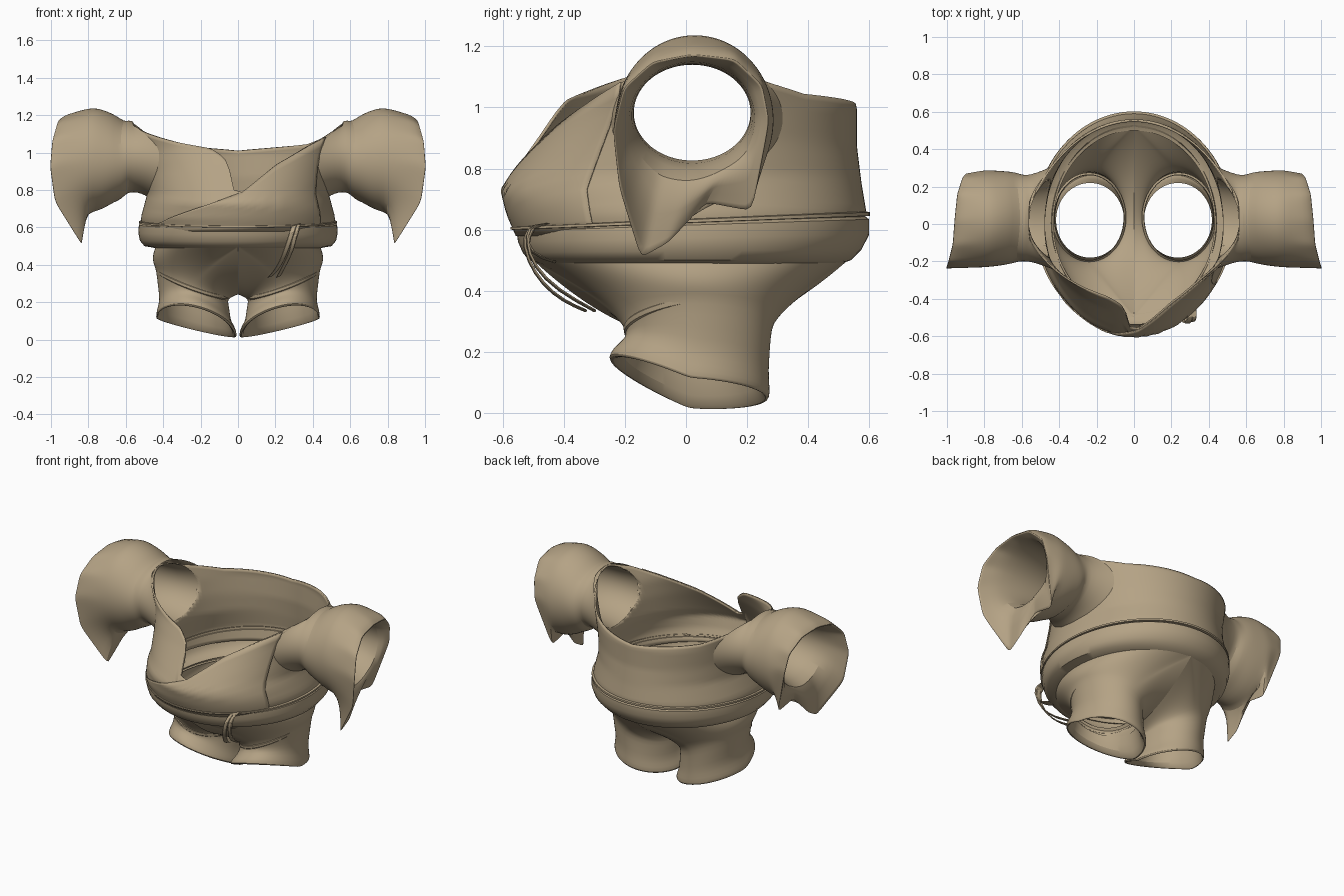
import bpy, bmesh
from math import sin, cos, pi, radians, sqrt

if "Cube" in bpy.data.objects:
    bpy.data.objects.remove(bpy.data.objects["Cube"], do_unlink=True)

cloth = bpy.data.materials.new("tan_cloth")
cloth.use_nodes = True
TAN = (0.46, 0.365, 0.235, 1)
cloth.diffuse_color = TAN
cloth.node_tree.nodes["Principled BSDF"].inputs["Base Color"].default_value = TAN


def lerp_table(table, t):
    """Piecewise linear lookup in (key, value) pairs."""
    if t <= table[0][0]:
        return table[0][1]
    for (a, u), (b, v) in zip(table, table[1:]):
        if t <= b:
            return u + (v - u) * (t - a) / (b - a)
    return table[-1][1]


def mix(p, q, t):
    return tuple(u + (v - u) * t for u, v in zip(p, q))


def finish(obj, angle=40):
    obj.data.materials.append(cloth)
    for o in bpy.context.selected_objects:
        o.select_set(False)
    obj.select_set(True)
    bpy.context.view_layer.objects.active = obj
    bpy.ops.object.shade_smooth_by_angle(angle=radians(angle))


def loft(name, rings, closed=True, mirror=False, subsurf=0, solid=0, edit=None):
    """Skin a list of equal-length point rings."""
    bm = bmesh.new()
    rows = [[bm.verts.new(p) for p in ring] for ring in rings]
    n = len(rings[0])
    for r, s in zip(rows, rows[1:]):
        for i in range(n if closed else n - 1):
            j = (i + 1) % n
            bm.faces.new((r[i], r[j], s[j], s[i]))
    if edit:
        edit(bm)
    bmesh.ops.recalc_face_normals(bm, faces=bm.faces)
    mesh = bpy.data.meshes.new(name)
    bm.to_mesh(mesh)
    bm.free()
    obj = bpy.data.objects.new(name, mesh)
    bpy.context.collection.objects.link(obj)
    finish(obj)
    if mirror:
        mod = obj.modifiers.new("mirror", "MIRROR")
        mod.use_mirror_merge = False
    if subsurf:
        mod = obj.modifiers.new("smooth", "SUBSURF")
        mod.levels = mod.render_levels = subsurf
    if solid:
        mod = obj.modifiers.new("thickness", "SOLIDIFY")
        mod.thickness, mod.offset = solid, 0
    return obj


# Torso silhouette: half width, front depth and back depth by height
WIDTH = [(.57, .5), (.65, .515), (.78, .48), (.9, .49), (1.0, .51), (1.16, .575)]
FRONT = [(.57, .54), (.65, .575), (.73, .595), (.8, .55), (.93, .46), (1.03, .4), (1.16, .37)]
BACK = [(.57, .57), (.66, .585), (.75, .57), (.87, .555), (1.0, .555), (1.16, .5)]


def torso_point(deg, z, out=0):
    a = radians(deg)
    depth = lerp_table(FRONT if sin(a) < 0 else BACK, z)
    return ((lerp_table(WIDTH, z) + out) * cos(a), (depth + out) * sin(a), z)


# Tunic body: open collar with a crossed front, and round armholes
COLLAR = [(-270, 1.01), (-225, 1.045), (-200, 1.11), (-180, 1.165), (-150, 1.1), (-127, 1.055),
          (-106, 1.02), (-98, .97), (-95, .9), (-93, .8), (-87, .785), (-66, .935),
          (-46, 1.03), (-25, 1.11), (0, 1.165), (20, 1.11), (45, 1.045), (90, 1.01)]
ARM_Y, ARM_Z, ARM_RY, ARM_RZ = .03, .98, .21, .17


def cut_armholes(bm):
    def dist(v):
        return sqrt(((v.co.y - ARM_Y) / ARM_RY) ** 2 + ((v.co.z - ARM_Z) / ARM_RZ) ** 2)
    inside = {v for v in bm.verts if dist(v) < 1 and abs(v.co.x) > .3}
    doomed = [f for f in bm.faces if all(v in inside for v in f.verts)]
    bmesh.ops.delete(bm, geom=doomed, context="FACES")
    for v in bm.verts:
        if v in inside:
            d = max(dist(v), .05)
            v.co.y = ARM_Y + (v.co.y - ARM_Y) / d
            v.co.z = ARM_Z + (v.co.z - ARM_Z) / d


SEG, ROWS = 144, 24
angles = [-270 + 360 * i / SEG for i in range(SEG)]
loft("tunic_body",
     [[torso_point(a, .57 + (lerp_table(COLLAR, a) - .57) * k / ROWS) for a in angles]
      for k in range(ROWS + 1)], solid=.01, edit=cut_armholes)

# Overlapping front panel wrapped across to the right hip
LAP = [(-150, .6), (-145, .62), (-127, .67), (-101, .745), (-87, .79), (-66, .937),
       (-46, 1.032), (-25, 1.112)]
lap_angles = [-150 + 2.5 * i for i in range(48)]
loft("front_wrap_panel",
     [[torso_point(a, .58 + (lerp_table(LAP, a) - .58) * k / 10, .01)
       for a in lap_angles] for k in range(11)], closed=False, solid=.006)


# Belt: a soft band that rises toward the back
def band(name, profile, rise):
    rings = []
    for z, w, f, b in profile:
        ring = []
        for i in range(96):
            a = 2 * pi * i / 96
            s = sin(a)
            up = rise * (z - .5) / .11 * (1 + s) / 2
            ring.append((w * cos(a), (f if s < 0 else b) * s, z + up))
        rings.append(ring)
    return loft(name, rings)


band("belt", [(.49, .43, .48, .5), (.5, .5, .515, .54), (.525, .525, .535, .575),
              (.56, .533, .55, .6), (.595, .53, .555, .6), (.605, .51, .54, .58)], .045)
band("tunic_hem", [(.598, .5, .54, .57), (.6, .53, .575, .602),
                   (.608, .53, .575, .602), (.612, .5, .55, .57)], .05)

# Shorts: each half runs from waist and crotch seam down to a flared cuff
N = 48
turn = [2 * pi * i / N for i in range(N)]


def waist(a):
    s, c = sin(a), cos(a)
    y = (.5 if s < 0 else .53) * s
    if c > 0:
        return (.44 * c, y, .5)
    return (0, y, .24 + .26 * abs(s) ** 1.8)


def leg_ring(cx, cy, rx, ry, z, side=0, front=0):
    """Leg section that lifts toward the outside and toward the front."""
    return [(cx + rx * cos(a), cy + ry * sin(a),
             z + side * cos(a) - sin(a) * (front if sin(a) < 0 else front * .15)) for a in turn]


top_ring = [waist(a) for a in turn]
thigh = leg_ring(.245, .04, .192, .24, .285, .085)
rings = []
for k in range(7):
    t = k / 6
    ring = []
    for p, q, a in zip(top_ring, thigh, turn):
        e = 1 - (1 - t) ** (1.4 + max(0, -cos(a)))
        ring.append((p[0] + (q[0] - p[0]) * e + .018 * sin(pi * t) * max(0, cos(a)),
                     p[1] + (q[1] - p[1]) * (1 - (1 - t) ** 1.4),
                     p[2] + (q[2] - p[2]) * t))
    rings.append(ring)
rings += [
    leg_ring(.235, .04, .192, .235, .21, .065, .04),
    leg_ring(.228, .03, .19, .24, .15, .06, .08),
    leg_ring(.223, .016, .21, .258, .1, .055, .105),
    leg_ring(.222, .01, .218, .265, .07, .05, .11),
    leg_ring(.224, .01, .21, .253, .058, .05, .11),
    leg_ring(.23, .02, .19, .22, .09, .05, .09),
    leg_ring(.235, .02, .182, .2, .22, .05, .02)]
loft("shorts", rings, mirror=True, subsurf=1)

# Fold lines around the thighs
fold = [leg_ring(.24, .035, r, r + .042, z, .07, -.03)
        for r, z in ((.186, .325), (.198, .31), (.196, .295), (.184, .285))]
loft("thigh_fold", fold, mirror=True)


# Sleeves: puffed tube, drooping pointed cuff, then the lining back to the arm
def sleeve_ring(x, y0, y1, z0, z1, wave=0):
    return [(x + wave * sin(3 * a), (y0 + y1) / 2 + (y1 - y0) / 2 * cos(a),
             (z0 + z1) / 2 + (z1 - z0) / 2 * sin(a)) for a in turn]


def on_torso(ring, out):
    """Lay a sleeve ring onto the side of the torso."""
    placed = []
    for x, y, z in ring:
        depth = lerp_table(FRONT if y < 0 else BACK, z)
        placed.append(((lerp_table(WIDTH, z) + out) * sqrt(1 - (y / depth) ** 2), y, z))
    return placed


shoulder = on_torso(sleeve_ring(0, -.25, .32, .765, 1.165), .003)
armhole = on_torso(sleeve_ring(0, ARM_Y - ARM_RY, ARM_Y + ARM_RY,
                               ARM_Z - ARM_RZ, ARM_Z + ARM_RZ), -.006)

RIM = [(.9, .272, .95), (.92, .25, 1.07), (.95, .16, 1.155), (.965, .02, 1.17),
       (.975, -.11, 1.145), (1.0, -.205, 1.06), (1.012, -.24, .92), (.985, -.22, .73),
       (.835, -.15, .495), (.84, -.06, .55), (.815, .06, .685), (.81, .215, .65)]
rim = []
for i in range(N):
    t = i * 12 / N
    rim.append(mix(RIM[int(t)], RIM[(int(t) + 1) % 12], t % 1))
lining = sleeve_ring(.87, -.185, .225, .77, 1.15)
puff = sleeve_ring(.8, -.232, .288, .675, 1.238)

loft("sleeve", [
    shoulder,
    [mix(p, q, .4) for p, q in zip(shoulder, sleeve_ring(.56, -.19, .25, .805, 1.165))],
    sleeve_ring(.555, -.2, .262, .79, 1.165),
    sleeve_ring(.59, -.2, .262, .785, 1.175, .006),
    sleeve_ring(.615, -.2, .27, .75, 1.165, .008),
    sleeve_ring(.655, -.212, .28, .735, 1.195, .01),
    sleeve_ring(.71, -.222, .284, .7, 1.222, .01),
    sleeve_ring(.76, -.228, .287, .685, 1.238, .006),
    puff,
    [mix(p, (q[0], q[1], q[2] + .02), .45) for p, q in zip(puff, rim)],
    [mix(p, (q[0], q[1], q[2] + .02), .8) for p, q in zip(puff, rim)],
    rim,
    [mix(p, q, .08) for p, q in zip(rim, lining)],
    [mix(p, q, .5) for p, q in zip(rim, lining)],
    lining,
    sleeve_ring(.72, -.17, .21, .825, 1.14),
    sleeve_ring(.58, -.172, .212, .83, 1.14),
    armhole], mirror=True, subsurf=1)


# Belt tie: two hanging ribbons and a loop over the belt
def ribbon(name, path, width):
    half = width / 2
    rows = [[(x - half, y - .006, z - .006), (x + half, y - .006, z + .006),
             (x + half, y + .006, z + .006), (x - half, y + .006, z - .006)] for x, y, z in path]
    return loft(name, rows, subsurf=1)


ribbon("tie_long", [(.3, -.5, .61), (.29, -.535, .58), (.265, -.52, .5), (.235, -.47, .42),
                    (.2, -.4, .365), (.17, -.33, .335)], .035)
ribbon("tie_short", [(.31, -.5, .6), (.305, -.525, .56), (.29, -.5, .48), (.25, -.42, .4),
                     (.215, -.3, .335)], .03)
ribbon("tie_loop", [(.31, -.43, .615), (.31, -.5, .618), (.305, -.525, .58),
                    (.285, -.51, .52), (.275, -.43, .495)], .055)
